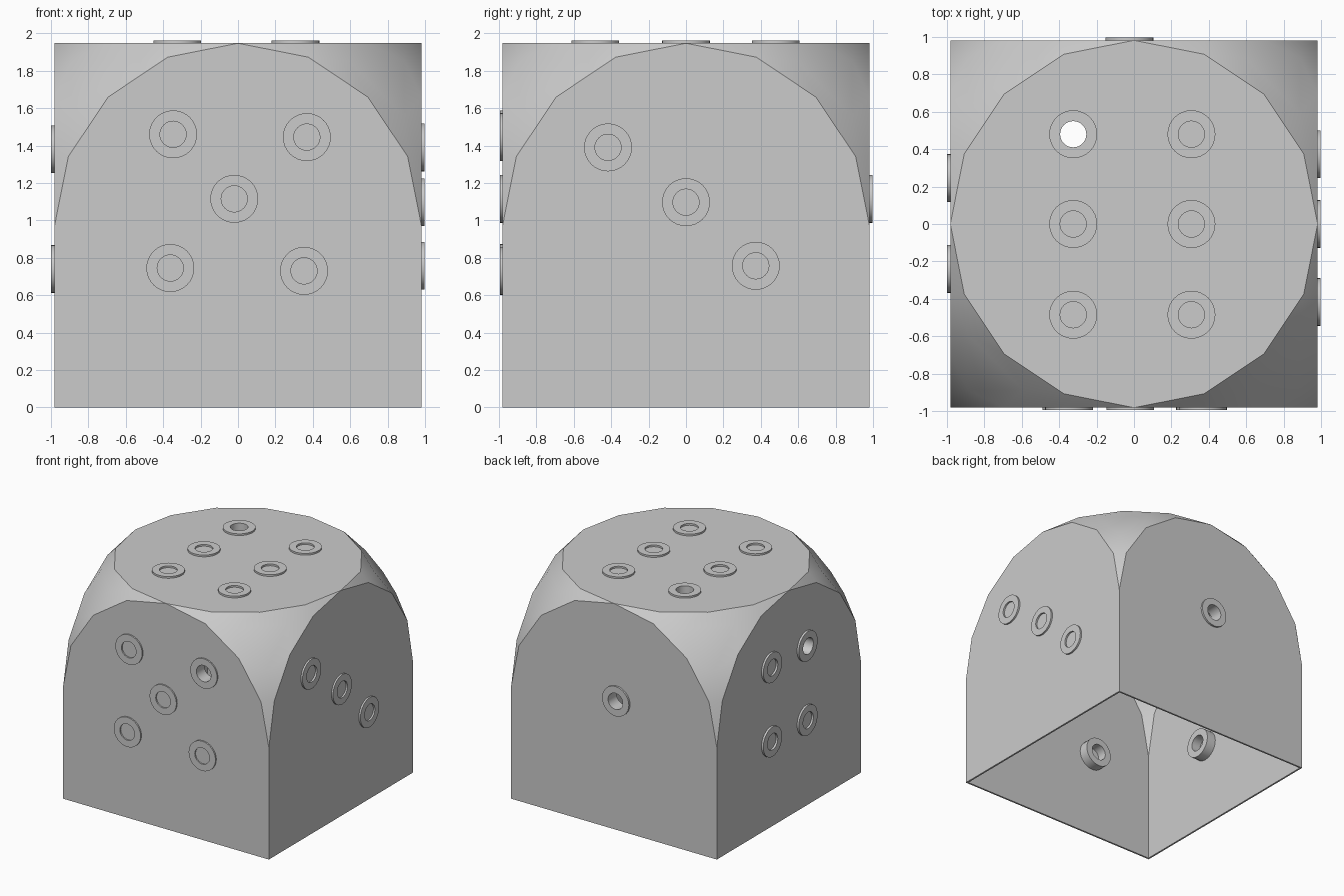
import bpy, bmesh
from math import cos, sin, pi
from mathutils import Vector

if "Cube" in bpy.data.objects:
    bpy.data.objects.remove(bpy.data.objects["Cube"])

H = 0.982          # half width of the cube
C = 0.965          # height of the rounding centre
WALL = 0.015
N = 4              # segments per quarter arc


def make_object(name, bm):
    me = bpy.data.meshes.new(name)
    bm.to_mesh(me)
    bm.free()
    ob = bpy.data.objects.new(name, me)
    bpy.context.collection.objects.link(ob)
    return ob


def corner_point(i, j, k):
    """Point of the rounded corner patch (unit cube octant)."""
    if k == 0:
        t = pi / 2 * j / N
        return Vector((1, cos(t), sin(t)))
    if j == 0:
        t = pi / 2 * k / N
        return Vector((cos(t), 1, sin(t)))
    if i == 0:
        t = pi / 2 * k / N
        return Vector((cos(t), sin(t), 1))
    return Vector((i + j, i + k, j + k)).normalized() * 2 ** 0.5


def add_shell(bm, h):
    """Open-bottomed cube with sphere-cut upper corners; returns bottom rim."""
    cache = {}

    def vert(p):
        key = tuple(round(c, 4) for c in p)
        if key not in cache:
            z = C + p[2] * h if p[2] >= -1e-4 else 0
            cache[key] = bm.verts.new((p[0] * h, p[1] * h, z))
        return cache[key]

    # rounded corners
    for sx in (1, -1):
        for sy in (1, -1):
            def pt(i, j):
                p = corner_point(i, j, N - i - j)
                return vert((p.x * sx, p.y * sy, p.z))
            for i in range(N):
                for j in range(N - i):
                    tris = [(pt(i, j), pt(i + 1, j), pt(i, j + 1))]
                    if i + j < N - 1:
                        tris.append((pt(i + 1, j), pt(i + 1, j + 1), pt(i, j + 1)))
                    for t in tris:
                        bm.faces.new(t).smooth = True
    # flat top and walls
    flats = [bm.faces.new([vert((cos(pi * a / 8), sin(pi * a / 8), 1)) for a in range(16)])]
    arc = [(cos(pi * a / 8), sin(pi * a / 8)) for a in range(9)] + [(-1, -1), (1, -1)]
    for s in (1, -1):
        flats.append(bm.faces.new([vert((s, u, v)) for u, v in arc]))
        flats.append(bm.faces.new([vert((u, s, v)) for u, v in arc]))
    for f in flats:
        for e in f.edges:
            e.smooth = False
    return [vert(p) for p in ((1, 1, -1), (-1, 1, -1), (-1, -1, -1), (1, -1, -1))]


# hollow body
bm = bmesh.new()
outer = add_shell(bm, H)
inner = add_shell(bm, H - WALL)
for a in range(4):
    b = (a + 1) % 4
    bm.faces.new((outer[a], outer[b], inner[b], inner[a]))
bmesh.ops.recalc_face_normals(bm, faces=bm.faces)
body = make_object("cube_body", bm)


def lathe(bm, centre, axis, profile, seg=32):
    """Closed ring: (radius, offset) profile revolved about an axis."""
    q = Vector(axis).to_track_quat('Z', 'Y')
    rings = [[bm.verts.new(Vector(centre) + q @ Vector((r * cos(2 * pi * s / seg),
              r * sin(2 * pi * s / seg), d))) for s in range(seg)] for r, d in profile]
    m = len(rings)
    for a in range(m):
        for s in range(seg):
            t = (s + 1) % seg
            n = (a + 1) % m
            bm.faces.new((rings[a][s], rings[a][t], rings[n][t], rings[n][s]))


# spots on each side: axis, outward lip, centres (first one is an open hole)
T = C + H
sides = {
    "front": ((0, -1, 0), 0.012, [(x, -H, z) for x, z in
              ((0.368, 1.445), (-0.347, 1.46), (-0.02, 1.115), (-0.362, 0.745), (0.353, 0.73))]),
    "back": ((0, 1, 0), 0.016, [(-0.025, H, 1.115)]),
    "left": ((-1, 0, 0), 0.017, [(-H, y, z) for y, z in
             ((-0.24, 1.38), (0.245, 1.38), (-0.24, 0.74), (0.245, 0.74))]),
    "right": ((1, 0, 0), 0.015, [(H, y, z) for y, z in
              ((-0.417, 1.39), (0, 1.097), (0.373, 0.757))]),
    "top": ((0, 0, 1), 0.015, [(x, y, T) for y in (0.48, 0, -0.485) for x in (-0.325, 0.307)]),
}
cut = bmesh.new()
for name, (axis, lip, spots) in sides.items():
    bm = bmesh.new()
    for p in spots:
        lathe(bm, p, axis, [(0.07, lip), (0.128, lip), (0.128, -0.1), (0.07, -0.1)])
    bmesh.ops.recalc_face_normals(bm, faces=bm.faces)
    ring = make_object(name + "_spot_rings", bm)
    bpy.ops.object.select_all(action='DESELECT')
    ring.select_set(True)
    bpy.context.view_layer.objects.active = ring
    bpy.ops.object.shade_smooth_by_angle()
    # open hole through the wall
    if name != "right":
        q = Vector(axis).to_track_quat('Z', 'Y').to_matrix().to_4x4()
        q.translation = Vector(spots[0])
        bmesh.ops.create_cone(cut, cap_ends=True, segments=32, radius1=0.09,
                              radius2=0.09, depth=0.1, matrix=q)

cutter = make_object("hole_cutter", cut)
cutter.hide_render = True
cutter.hide_viewport = True
mod = body.modifiers.new("holes", 'BOOLEAN')
mod.operation = 'DIFFERENCE'
mod.solver = 'EXACT'
mod.object = cutter
